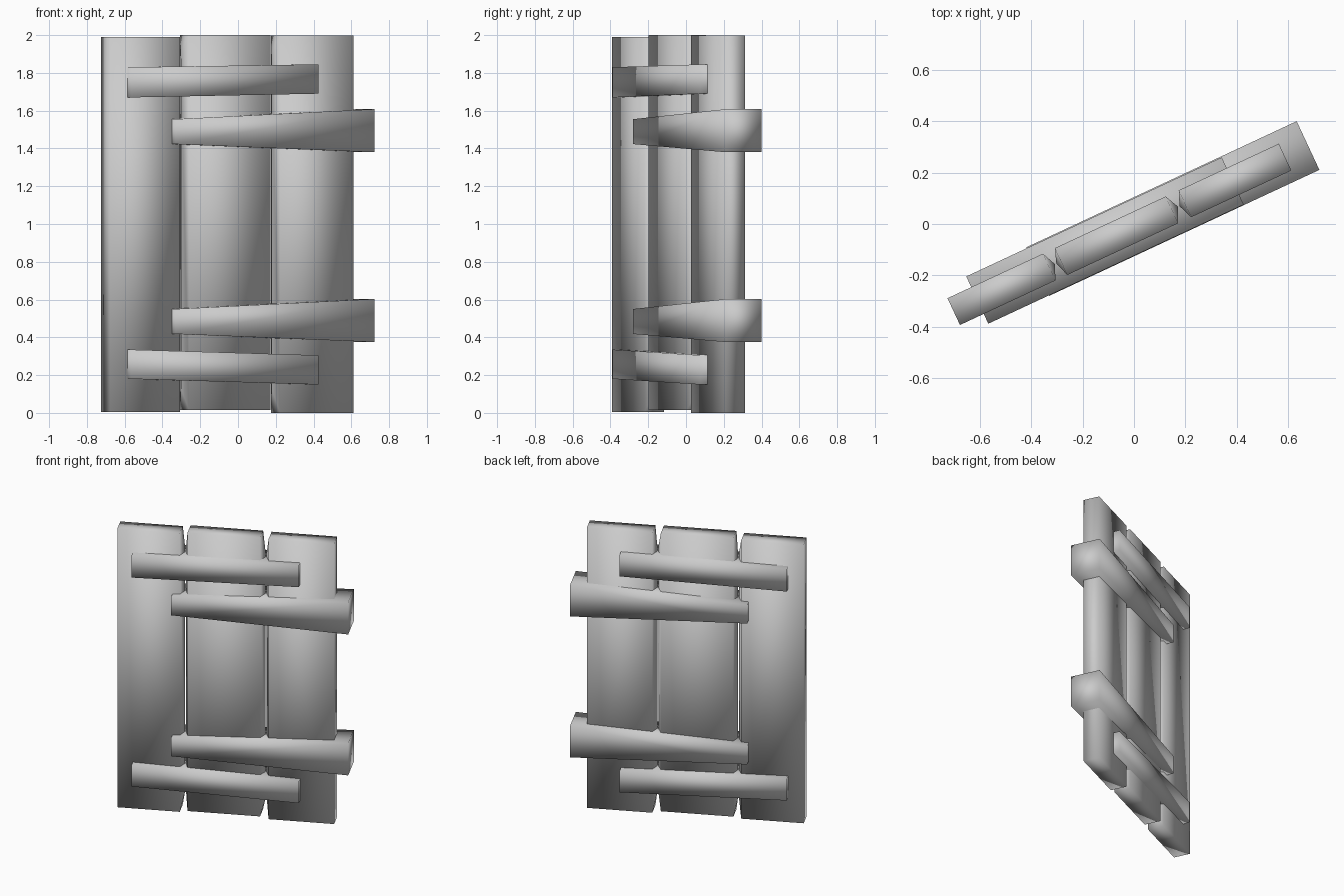
import bpy, bmesh, math
from mathutils import Vector, Matrix

default = bpy.data.objects.get("Cube")
if default:
    bpy.data.objects.remove(default, do_unlink=True)

TURN = Matrix.Rotation(math.radians(25), 4, 'Z')   # the shutter stands half open

wood = bpy.data.materials.new("plain_grey")
wood.use_nodes = True
wood.diffuse_color = (0.6, 0.6, 0.6, 1)
bsdf = wood.node_tree.nodes["Principled BSDF"]
bsdf.inputs["Base Color"].default_value = wood.diffuse_color
bsdf.inputs["Roughness"].default_value = 0.8


def solid(name, points):
    """Convex solid through the given points, softly shaded all round."""
    bm = bmesh.new()
    for p in points:
        bm.verts.new(p)
    bmesh.ops.convex_hull(bm, input=bm.verts)
    bmesh.ops.dissolve_limit(bm, angle_limit=math.radians(1),
                             verts=bm.verts, edges=bm.edges)
    bmesh.ops.recalc_face_normals(bm, faces=bm.faces)
    bm.transform(TURN)
    for f in bm.faces:
        f.smooth = True
    mesh = bpy.data.meshes.new(name)
    bm.to_mesh(mesh)
    bm.free()
    mesh.materials.append(wood)
    obj = bpy.data.objects.new(name, mesh)
    bpy.context.collection.objects.link(obj)
    return obj


def bar(left, right, front, back):
    """Corners of a bar; left and right are (u, low z, high z)."""
    return [Vector((u, v, z)) for u, lo, hi in (left, right)
            for v in (front, back) for z in (lo, hi)]


def plank(name, left, right, ridges):
    """Upright board; each ridge is a hipped edge that meets its neighbour."""
    points = bar(left, right, -0.07, 0.045)
    for u in ridges:
        points += [Vector((u, -0.012, z)) for z in (0.13, 1.87)]
    return solid(name, points)


# Three upright boards
plank("right_board", (-0.78, 0.005, 1.99), (-0.37, 0.005, 1.99), [-0.345])
plank("middle_board", (-0.319, 0.015, 2.0), (0.157, 0.015, 2.0), [-0.339, 0.184])
plank("left_board", (0.213, 0.0, 1.997), (0.643, 0.0, 1.997), [0.19])

# Cross battens running through the boards
solid("upper_batten", bar((-0.678, 1.67, 1.83), (0.419, 1.69, 1.845), -0.112, 0.091))
solid("lower_batten", bar((-0.678, 0.18, 0.335), (0.419, 0.15, 0.305), -0.112, 0.091))

# Tapered hinge arms, wide at the hanging side
for name, z in (("upper_hinge_arm", 1.49), ("lower_hinge_arm", 0.485)):
    solid(name, bar((-0.418, z - 0.067, z + 0.065),
                    (0.743, z - 0.11, z + 0.118), -0.114, 0.095))
